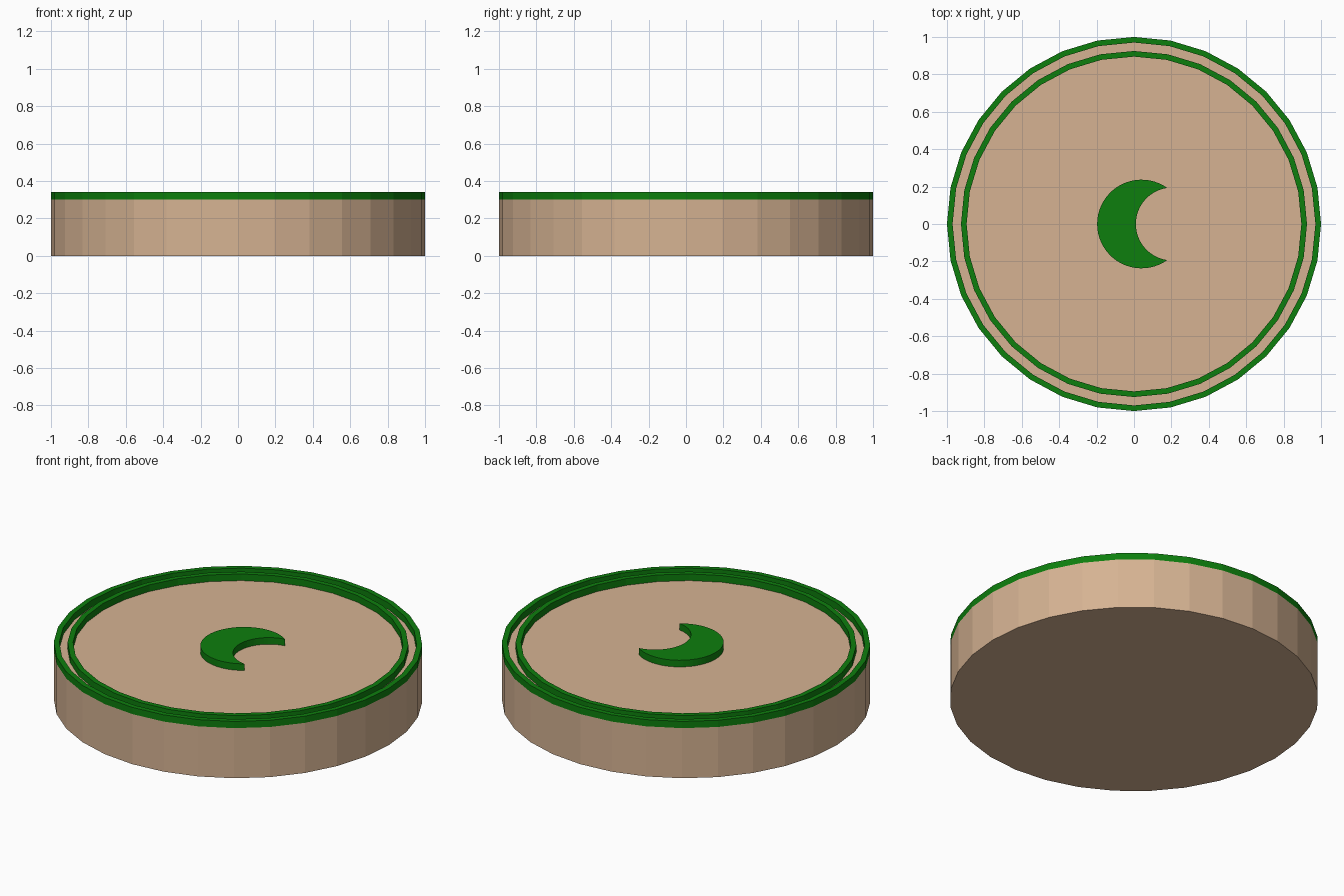
import bpy, bmesh, math

if "Cube" in bpy.data.objects:
    bpy.data.objects.remove(bpy.data.objects["Cube"])

SIDES = 32
BASE_H, TOP = 0.30, 0.34


def material(name, rgb):
    m = bpy.data.materials.new(name)
    m.diffuse_color = (*rgb, 1)
    m.use_nodes = True
    m.node_tree.nodes["Principled BSDF"].inputs["Base Color"].default_value = m.diffuse_color
    return m


tan = material("tan", (0.67, 0.45, 0.29))
green = material("green", (0.004, 0.21, 0.004))


def finish(name, bm, mat):
    bmesh.ops.recalc_face_normals(bm, faces=bm.faces)
    me = bpy.data.meshes.new(name)
    bm.to_mesh(me)
    bm.free()
    me.materials.append(mat)
    ob = bpy.data.objects.new(name, me)
    bpy.context.collection.objects.link(ob)
    return ob


def arc(cx, r, a0, a1, n):
    """n + 1 points along an arc centred on (cx, 0)."""
    return [(cx + r * math.cos(a0 + (a1 - a0) * i / n),
             r * math.sin(a0 + (a1 - a0) * i / n)) for i in range(n + 1)]


def prism(name, outline, z0, z1, mat):
    """Extrude a flat outline upwards."""
    bm = bmesh.new()
    face = bm.faces.new([bm.verts.new((x, y, z0)) for x, y in outline])
    ext = bmesh.ops.extrude_face_region(bm, geom=[face], use_keep_orig=True)
    for v in ext["geom"]:
        if isinstance(v, bmesh.types.BMVert):
            v.co.z = z1
    return finish(name, bm, mat)


def ring(name, r_in, r_out, z0, z1, mat):
    """Square-section ring."""
    bm = bmesh.new()
    profile = [(r_in, z0), (r_out, z0), (r_out, z1), (r_in, z1)]
    rows = []
    for i in range(SIDES):
        a = math.tau * i / SIDES
        rows.append([bm.verts.new((r * math.cos(a), r * math.sin(a), z)) for r, z in profile])
    for i in range(SIDES):
        p, q = rows[i], rows[(i + 1) % SIDES]
        for j in range(4):
            k = (j + 1) % 4
            bm.faces.new((p[j], q[j], q[k], p[k]))
    return finish(name, bm, mat)


# Round base
prism("base_disc", arc(0, 1.0, 0, math.tau, SIDES)[:-1], 0, BASE_H, tan)

# Two raised rims
ring("outer_rim", 0.97, 1.0, BASE_H, TOP, green)
ring("inner_rim", 0.895, 0.925, BASE_H, TOP, green)

# Raised crescent: outer arc round the left, inner arc back to the start
OC, OR, IC, IR = 0.04, 0.237, 0.205, 0.195
tip_x = (OR**2 - IR**2 + IC**2 - OC**2) / (2 * (IC - OC))
tip_y = math.sqrt(OR**2 - (tip_x - OC)**2)
a_out = math.atan2(tip_y, tip_x - OC)
a_in = math.atan2(tip_y, tip_x - IC)
outline = (arc(OC, OR, a_out, math.tau - a_out, 40)
           + arc(IC, IR, math.tau - a_in, a_in, 28)[1:-1])
prism("crescent", outline, BASE_H, TOP, green)
